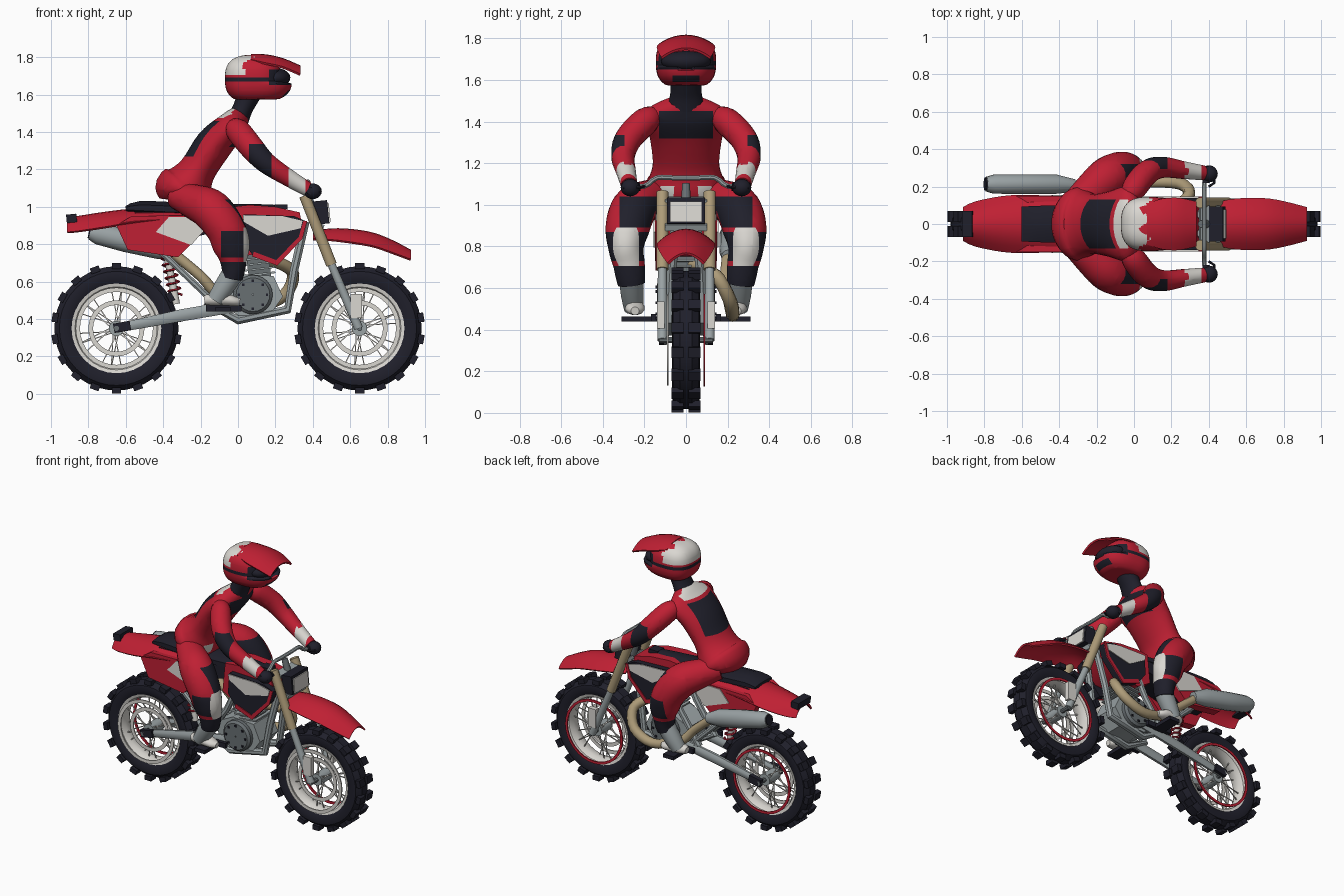
import bpy, bmesh, math
from mathutils import Vector, Matrix

if "Cube" in bpy.data.objects:
    bpy.data.objects.remove(bpy.data.objects["Cube"])

COLORS = {"red": (0.52, 0.014, 0.033), "black": (0.014, 0.014, 0.024), "white": (0.70, 0.68, 0.64),
          "grey": (0.32, 0.36, 0.37), "dark_grey": (0.14, 0.16, 0.17), "tan": (0.42, 0.33, 0.19)}
MATS = {key: bpy.data.materials.new(key) for key in COLORS}
for key, rgb in COLORS.items():
    MATS[key].diffuse_color = (*rgb, 1)

def finish(name, bm, mat, mirror=False, cuts=()):
    """Make an object; mat is a colour or a rule(centre, normal); cuts are (axis, value) colour borders."""
    for axis, value in cuts:
        no = Vector([float(a == axis) for a in "xyz"])
        bmesh.ops.bisect_plane(bm, geom=bm.verts[:] + bm.edges[:] + bm.faces[:], plane_co=no * value, plane_no=no)
    for side in (("_left", "_right") if mirror else ("",)):
        bmesh.ops.recalc_face_normals(bm, faces=bm.faces[:])
        used = []
        for f in bm.faces:
            key = mat(f.calc_center_median(), f.normal) if callable(mat) else mat
            if key not in used:
                used.append(key)
            f.material_index, f.smooth = used.index(key), True
        for e in bm.edges:
            e.smooth = e.calc_face_angle(0) < math.radians(40)
        me = bpy.data.meshes.new(name + side)
        bm.to_mesh(me)
        for key in used:
            me.materials.append(MATS[key])
        bpy.context.collection.objects.link(bpy.data.objects.new(name + side, me))
        bmesh.ops.scale(bm, vec=(1, -1, 1), verts=bm.verts[:])
    bm.free()

def spline(pts, steps):
    out = []
    for i in range(len(pts) - 1):
        a, b, c, d = (pts[max(0, min(len(pts) - 1, k))] for k in (i - 1, i, i + 1, i + 2))
        for t in (s / steps for s in range(steps)):
            out.append(tuple(0.5 * (2 * q + (r - p) * t + (2 * p - 5 * q + 4 * r - w) * t * t
                                    + (3 * q - p - 3 * r + w) * t ** 3) for p, q, r, w in zip(a, b, c, d)))
    return out + [pts[-1]]

def bridge(bm, rows, closed):
    n = len(rows[0])
    for A, B in zip(rows, rows[1:]):
        for k in range(n if closed else n - 1):
            bm.faces.new((A[k], A[(k + 1) % n], B[(k + 1) % n], B[k]))

def add_tube(bm, pts, sides, ref):
    rings, P = [], [Vector(p[:3]) for p in pts]
    for i, p in enumerate(pts):
        t = (P[min(i + 1, len(P) - 1)] - P[max(i - 1, 0)]).normalized()
        u = (ref - t * ref.dot(t)).normalized()
        v = t.cross(u)
        rings.append([bm.verts.new(P[i] + u * p[3] * math.cos(a) + v * p[-1] * math.sin(a))
                      for a in (math.tau * (k + 0.5) / sides for k in range(sides))])
    bridge(bm, rings, True)
    bm.faces.new(rings[0])
    bm.faces.new(rings[-1])

def tube(name, pts, mat, sides=10, steps=1, mirror=False, ref=(0, 1, 0), cuts=()):
    bm = bmesh.new()
    add_tube(bm, spline([p if len(p) == 5 else (*p, p[3]) for p in pts], steps), sides, Vector(ref))
    finish(name, bm, mat, mirror, cuts)

def boxes(name, items, mat, mirror=False):
    """One object from (centre, size, tilt about y) blocks."""
    bm = bmesh.new()
    for c, size, tilt in items:
        rot = Matrix.Rotation(tilt, 3, 'Y').to_quaternion()
        bmesh.ops.create_cube(bm, size=1, matrix=Matrix.LocRotScale(Vector(c), rot, Vector(size)))
    finish(name, bm, mat, mirror)

def ball(name, c, r, mat, mirror=False, shape=None, u=16, v=10, cuts=()):
    bm = bmesh.new()
    bmesh.ops.create_uvsphere(bm, u_segments=u, v_segments=v, radius=1)
    for vert in bm.verts:
        co = shape(vert.co) if shape else vert.co
        vert.co = Vector([c[i] + r[i] * co[i] for i in range(3)])
    finish(name, bm, mat, mirror, cuts)

def plate(name, outline, y0, y1, mat, mirror=False):
    bm = bmesh.new()
    rows = [[bm.verts.new((x, y, z)) for x, z in outline] for y in (y0, y1)]
    bridge(bm, rows, True)
    bm.faces.new(rows[0])
    bm.faces.new(rows[1])
    finish(name, bm, mat, mirror)

def lathe(name, profile, x, z, mat, segs=32, mirror=False):
    """Revolve a closed (radius, y) profile about an axle along y."""
    bm = bmesh.new()
    rings = [[bm.verts.new((x + r * math.cos(a), y, z + r * math.sin(a))) for r, y in profile]
             for a in (math.tau * i / segs for i in range(segs))]
    bridge(bm, rings + rings[:1], True)
    finish(name, bm, mat, mirror)

def ring(r0, r1, y0, y1):
    return [(r0, y0), (r1, y0), (r1, y1), (r0, y1)]

def sheet(name, stations, mat, n=8):
    """Arched panel from (x, z, half width, edge drop) stations."""
    bm = bmesh.new()
    bridge(bm, [[bm.verts.new((x, w * s, z - d * s * s)) for s in (2 * k / n - 1 for k in range(n + 1))]
                for x, z, w, d in spline(stations, 3)], False)
    bmesh.ops.recalc_face_normals(bm, faces=bm.faces[:])
    bmesh.ops.solidify(bm, geom=bm.faces[:], thickness=0.012)
    finish(name, bm, mat)

# Wheels: tyre, tread blocks, rim, hub, discs, spokes
TYRE = [(.235, -.05), (.27, -.068), (.305, -.062), (.332, -.03), (.332, .03), (.305, .062), (.27, .068), (.235, .05)]
RIM = [(.24, -.055), (.24, .055), (.222, .05), (.208, .02), (.208, -.02), (.222, -.05)]
for end, wx in (("front", .65), ("rear", -.65)):
    wz = .35
    lathe(end + "_tyre", TYRE, wx, wz, "black", 40)
    boxes(end + "_tread", [((wx + .333 * math.sin(a), y, wz + .333 * math.cos(a)), (.05, .058, .032), a)
                           for a in (math.tau * i / 18 for i in range(18)) for y in (-.041, .041)], "black")
    for part, prof, col in (("rim", RIM, "white"), ("hub", ring(.008, .04, -.06, .06), "grey"),
                            ("inner_disc", ring(.125, .15, -.05, -.044), "white"),
                            ("guard_ring_right", ring(.195, .218, -.092, -.084), "white"),
                            ("guard_ring_left", ring(.205, .222, .084, .092), "red")):
        lathe(f"{end}_{part}", prof, wx, wz, col)
    bm = bmesh.new()
    for i in range(24):
        a, b, y = math.tau * i / 24, math.tau * (i + (1.5 if i % 4 < 2 else -1.5)) / 24, .05 * (-1) ** i
        add_tube(bm, [(wx + .035 * math.cos(a), y, wz + .035 * math.sin(a), .004),
                      (wx + .212 * math.cos(b), y * .3, wz + .212 * math.sin(b), .004)], 4, Vector((0, 1, 0)))
    finish(end + "_spokes", bm, "white")
    tube(end + "_axle", [(wx, -.13, wz, .015), (wx, .13, wz, .015)], "dark_grey", 8, ref=(1, 0, 0))

# Front fork, clamps, handlebar, headlight
tube("fork_upper", [(.355, .114, 1.06, .03), (.5, .114, .69, .03)], "tan", 12, mirror=True)
tube("fork_lower", [(.49, .114, .715, .022), (.645, .114, .35, .025)], "grey", 12, mirror=True)
boxes("fork_shield", [((.632, .122, .47), (.06, .035, .13), 0)], "white", True)
boxes("fork_clamps", [((.375, 0, 1.02), (.05, .2, .025), .35), ((.425, 0, .90), (.07, .2, .03), .35)], "grey")
tube("steering_stem", [(.36, 0, 1.1, .02), (.43, 0, .87, .03)], "dark_grey")
half = [(.385, .30, 1.085, .013), (.375, .2, 1.09, .013), (.375, .14, 1.13, .013), (.375, .06, 1.13, .013)]
tube("handlebar", half + [(x, -y, z, r) for x, y, z, r in reversed(half)], "grey", 8, 3, ref=(1, 0, 0))
tube("grip", [(.385, .22, 1.087, .02), (.385, .31, 1.085, .02)], "black", 10, mirror=True, ref=(1, 0, 0))
tube("lever", [(.40, .2, 1.09, .007), (.43, .22, 1.085, .007), (.43, .3, 1.08, .006)], "black", 6, 1, True, (0, 0, 1))
boxes("headlight_shell", [((.445, 0, .97), (.075, .185, .125), -.1)], "black")
boxes("headlight_glass", [((.486, 0, .967), (.009, .155, .1), -.1)], "white")

# Fenders, seat, tank, side panels
sheet("front_fender", [(.40, .87, .10, .04), (.5, .885, .13, .06), (.62, .88, .14, .07), (.73, .86, .135, .07),
                       (.83, .82, .115, .065), (.925, .77, .09, .05)], "red")
sheet("rear_fender", [(-.915, .94, .09, .075), (-.85, .952, .12, .08), (-.7, .975, .15, .08),
                      (-.55, .99, .155, .07), (-.3, .99, .145, .05)], "red")
boxes("tail_lamp", [((-.89, 0, .938), (.055, .14, .045), -.1)], "black")
tube("seat", [(-.6, 0, .99, .1, .015), (-.52, 0, .995, .105, .04), (-.3, 0, .985, .11, .04),
              (-.1, 0, .98, .105, .04), (.08, 0, .98, .08, .038), (.2, 0, .98, .05, .033)], "black", 8, 2)
plate("tank", [(-.05, .8), (-.03, 1.0), (.06, 1.01), (.2, 1.0), (.33, .97), (.35, .86), (.25, .76), (.05, .74)], -.1, .1, "red")
boxes("tank_cap", [((.23, 0, 1.0), (.07, .07, .025), 0)], "black")
plate("shroud", [(.02, .82), (.03, .96), (.3, .95), (.37, .92), (.34, .83), (.21, .69), (.08, .74)], .09, .14, "black", True)
plate("shroud_white_stripe", [(.025, .955), (.24, .95), (.345, .925), (.335, .885), (.16, .845), (.03, .92)], .139, .146, "white", True)
plate("shroud_red_edge", [(.37, .925), (.345, .83), (.21, .685), (.075, .735), (.085, .76), (.205, .715), (.325, .84), (.35, .925)],
      .139, .146, "red", True)
plate("side_panel", [(-.65, .9), (-.57, .95), (-.25, .955), (-.18, .87), (-.32, .73), (-.59, .77)], .09, .15, "red", True)
plate("side_panel_white", [(-.44, .865), (-.37, .945), (-.23, .947), (-.185, .87), (-.25, .795)], .149, .156, "white", True)
plate("airbox", [(-.6, .85), (-.55, .97), (.0, .97), (-.03, .89), (-.3, .82)], -.09, .09, "black")

# Frame, swingarm, shock
tube("frame_cradle", [(.36, .05, .92, .024), (.3, .07, .66, .024), (.265, .08, .45, .026), (.0, .08, .395, .026),
                      (-.16, .09, .48, .026), (-.02, .09, .68, .022), (.06, .08, .86, .022)], "grey", 8, 1, True)
tube("subframe", [(-.14, .09, .5, .018), (-.38, .09, .73, .018), (-.56, .07, .88, .018)], "grey", 8, 1, True)
tube("swingarm", [(.02, .1, .475, .02, .035), (-.3, .1, .42, .022, .035), (-.65, .1, .35, .016, .025)], "grey", 8, 1, True)
boxes("axle_block", [((-.62, .115, .358), (.09, .03, .05), -.18)], "black", True)
tube("shock_body", [(-.33, 0, .48, .02), (-.39, 0, .8, .02)], "white")
tube("shock_spring", [(-.335 - .0075 * i / 8 + .034 * math.cos(i * math.tau / 8), .034 * math.sin(i * math.tau / 8),
                       .53 + .035 * i / 8, .0065) for i in range(49)], "red", 5, ref=(0, 0, 1))

# Engine, foot pegs
plate("crankcase", [(-.08, .47), (-.09, .58), (.03, .64), (.19, .63), (.24, .52), (.17, .42), (.0, .42)], -.1, .1, "grey")
lathe("engine_cover", [(.004, .09), (.105, .09), (.105, .125), (.09, .14), (.004, .14)], .08, .53, "dark_grey", 24, True)
boxes("cover_bolts", [((.08 + .075 * math.cos(i * math.pi / 4), .142, .53 + .075 * math.sin(i * math.pi / 4)),
                       (.013, .01, .013), 0) for i in range(8)], "black", True)
boxes("cylinder", [((.11, 0, .69), (.12, .12, .16), -.12)], "dark_grey")
boxes("cooling_fins", [((.115 - .003 * i, 0, .64 + .028 * i), (.17, .17, .01), -.12) for i in range(5)], "grey")
boxes("foot_peg", [((-.08, .225, .452), (.08, .17, .025), 0), ((-.075, .155, .458), (.19, .025, .035), 0)], "black", True)

# Exhaust
tube("exhaust_pipe", [(.15, .03, .71, .028), (.23, .09, .695, .032), (.295, .16, .64, .033), (.25, .215, .53, .033),
                      (.1, .225, .47, .032), (-.1, .21, .53, .03), (-.2, .19, .63, .028), (-.35, .2, .755, .028)], "tan", 10, 4)
tube("muffler", [(-.79, .213, .865, .04), (-.75, .213, .855, .052, .056), (-.6, .213, .82, .054, .062),
                 (-.42, .213, .78, .053, .06), (-.32, .205, .75, .035)], "grey", 14)
tube("muffler_tip", [(-.797, .213, .867, .036), (-.75, .213, .857, .036)], "black", 12)

# Rider
def torso_rule(c, n):
    lo, hi = (1.27, 1.46) if n.x < 0 else (1.32, 1.45)
    if lo < c.z < hi and abs(c.y) < .13:
        return "black"
    if n.x > .2 and 1.0 < c.z < 1.09 and .06 < abs(c.y) < .12:
        return "white"
    return "white" if c.z > 1.475 and n.x < -.1 and abs(c.y) < .13 else "red"

def arm_rule(c, n):
    if .27 < c.x < .36 and c.z < 1.2:
        return "white"
    return "black" if .06 < c.x < .18 and abs(c.y) > .295 and c.z < 1.335 else "red"

def leg_rule(c, n):
    if c.z < .705:
        return "black"
    if c.z < .89:
        return "white" if c.x > .03 else ("black" if .73 < c.z < .87 and c.x > -.09 else "red")
    return "black" if c.z < 1.04 and n.x > .3 and abs(c.y) < .32 else "red"

tube("torso", [(-.31, 0, 1.03, .13, .11), (-.3, 0, 1.08, .195, .15), (-.265, 0, 1.12, .18, .135), (-.215, 0, 1.2, .16, .1),
               (-.13, 0, 1.33, .175, .1), (-.045, 0, 1.42, .2, .085), (-.01, 0, 1.465, .17, .07), (.02, 0, 1.505, .075, .05)],
     torso_rule, 28, 4, cuts=[("z", 1.27), ("z", 1.32), ("z", 1.45), ("z", 1.46), ("z", 1.475), ("z", 1.09), ("y", .13), ("y", -.13)])
tube("arm", [(-.03, .14, 1.42, .045), (.0, .19, 1.405, .066), (.07, .275, 1.32, .066), (.15, .303, 1.235, .057),
             (.27, .287, 1.155, .047), (.37, .273, 1.095, .04)], arm_rule, 16, 5, True,
     cuts=[("x", .06), ("x", .18), ("x", .27), ("x", .36), ("y", .295), ("z", 1.335)])
ball("glove", (.4, .268, 1.083), (.048, .046, .042), "black", True)
tube("leg", [(-.33, .1, 1.06, .07), (-.23, .18, 1.025, .095), (-.14, .25, .98, .11), (-.065, .283, .88, .105),
             (-.035, .288, .79, .085, .1), (-.025, .275, .72, .077, .075), (-.025, .267, .66, .072, .062),
             (-.032, .262, .62, .066, .058)], leg_rule, 24, 5, True,
     cuts=[("z", .705), ("z", .73), ("z", .87), ("z", .89), ("z", 1.04), ("x", .03), ("x", -.09), ("y", .32)])
tube("boot", [(-.03, .262, .64, .06), (-.075, .258, .57, .056), (-.12, .25, .5, .048)], "grey", 12, 2, True)
tube("boot_foot", [(-.18, .245, .5, .025), (-.14, .245, .505, .042, .034), (-.07, .245, .505, .047, .035),
                   (-.02, .245, .495, .042, .026), (.01, .245, .49, .02)], "white", 12, 2, True)
tube("neck", [(.0, 0, 1.47, .09, .06), (.025, 0, 1.525, .078, .055), (.045, 0, 1.57, .075, .06), (.07, 0, 1.63, .08, .07)], "black", 16, 3)

# Helmet, goggles, peak
def helmet_shape(v):
    v = v / sum(abs(k) ** 2.7 for k in v) ** (1 / 2.7)
    if v.z < -.2 and v.x > 0:
        v.x *= 1.4
    return Vector((v.x, v.y, max(v.z, -.87)))

def helmet_rule(c, n):
    if 1.67 < c.z < 1.692 or (c.x > .165 and 1.65 < c.z < 1.735):
        return "black"
    if c.x > .2 and abs(c.y) < .065 and 1.59 < c.z < 1.622:
        return "black"
    return "white" if c.z > 1.705 and c.x < .06 + .03 * math.sin(c.y * 60) else "red"

ball("helmet", (.08, 0, 1.685), (.15, .145, .127), helmet_rule, shape=helmet_shape, u=48, v=32,
     cuts=[("z", z) for z in (1.59, 1.622, 1.65, 1.67, 1.692, 1.705, 1.735)] + [("x", .165), ("y", .065), ("y", -.065)])
ball("goggles", (.2, 0, 1.69), (.08, .12, .052), "black")
sheet("helmet_peak", [(.07, 1.818, .11, .03), (.15, 1.815, .135, .045), (.24, 1.795, .14, .045), (.335, 1.755, .12, .045)], "red")

for m in bpy.data.materials:
    if m.users and not m.is_grease_pencil:
        m.use_nodes = True
        m.node_tree.nodes["Principled BSDF"].inputs["Base Color"].default_value = m.diffuse_color
